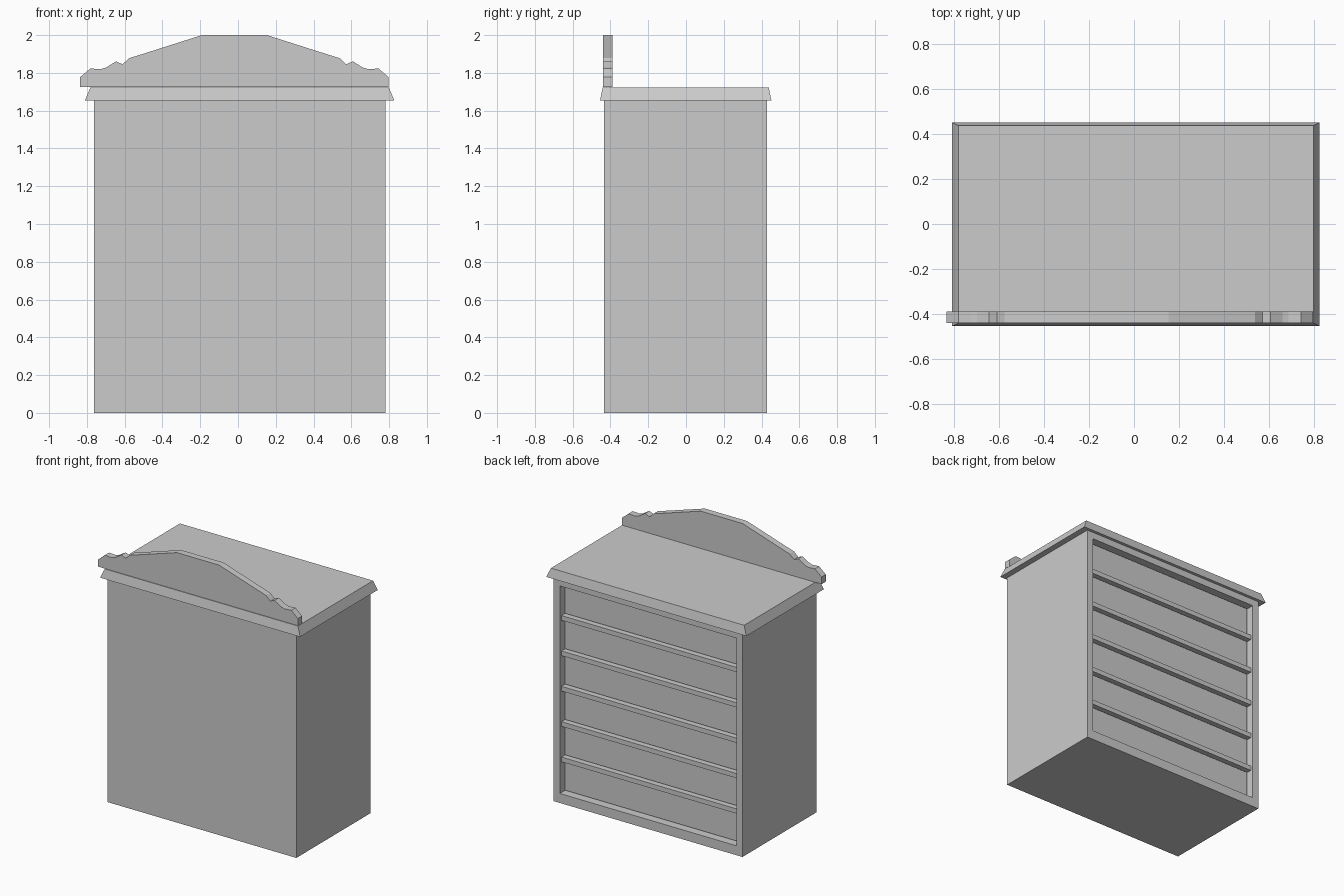
import bpy, bmesh

if "Cube" in bpy.data.objects:
    bpy.data.objects.remove(bpy.data.objects["Cube"])


def mesh_object(name, bm):
    bmesh.ops.recalc_face_normals(bm, faces=bm.faces)
    mesh = bpy.data.meshes.new(name)
    bm.to_mesh(mesh)
    bm.free()
    obj = bpy.data.objects.new(name, mesh)
    bpy.context.collection.objects.link(obj)
    return obj


def box_bm(x, y, z):
    bm = bmesh.new()
    bmesh.ops.create_cube(bm, size=1)
    for v in bm.verts:
        for i, (lo, hi) in enumerate((x, y, z)):
            v.co[i] = hi if v.co[i] > 0 else lo
    return bm


def box(name, x, y, z):
    return mesh_object(name, box_bm(x, y, z))


BODY_X, BODY_Y, BODY_Z = (-0.763, 0.782), (-0.435, 0.43), (0, 1.655)
OPEN_X, OPEN_Z = (-0.713, 0.732), (0.07, 1.605)

# Carcass with a recessed opening on the drawer side (+y)
bm = box_bm(BODY_X, BODY_Y, BODY_Z)
bm.faces.ensure_lookup_table()
front = max(bm.faces, key=lambda f: f.calc_center_median().y)
bmesh.ops.inset_region(bm, faces=[front], thickness=0.05)
cx, cz = sum(OPEN_X) / 2, sum(OPEN_Z) / 2
for v in front.verts:
    v.co.x = OPEN_X[v.co.x > cx]
    v.co.z = OPEN_Z[v.co.z > cz]
inner = bmesh.ops.extrude_discrete_faces(bm, faces=[front])["faces"][0]
for v in inner.verts:
    v.co.y -= 0.12
mesh_object("carcass", bm)

# Drawers separated by rails
COUNT, RAIL, GAP = 6, 0.035, 0.006
drawer_h = (OPEN_Z[1] - OPEN_Z[0] - RAIL * (COUNT - 1)) / COUNT
for i in range(COUNT):
    z0 = OPEN_Z[0] + i * (drawer_h + RAIL)
    z1 = z0 + drawer_h
    box(f"drawer_{i + 1}", (OPEN_X[0] + GAP, OPEN_X[1] - GAP), (0.312, 0.378),
        (z0 + GAP, z1 - GAP))
    if i < COUNT - 1:
        box(f"rail_{i + 1}", OPEN_X, (0.312, 0.41), (z1, z1 + RAIL))

# Top slab with sloping edges
bm = box_bm((-0.81, 0.827), (-0.455, 0.452), (1.655, 1.722))
for v in bm.verts:
    if v.co.z > 1.7:
        v.co.x += -0.028 if v.co.x > 0 else 0.028
        v.co.y += -0.014 if v.co.y > 0 else 0.014
mesh_object("top_slab", bm)

# Decorative crest board: half profile mirrored about its own centre
CREST_X = -0.019
half = [(0.817, 1.724), (0.817, 1.777), (0.763, 1.823), (0.708, 1.82),
        (0.68, 1.828), (0.627, 1.861), (0.592, 1.846), (0.557, 1.878),
        (0.486, 1.9), (0.172, 2.0)]
outline = half + [(-x, z) for x, z in reversed(half)]
bm = bmesh.new()
face = bm.faces.new([bm.verts.new((CREST_X + x, -0.44, z)) for x, z in outline])
ext = bmesh.ops.extrude_face_region(bm, geom=[face])["geom"]
bmesh.ops.translate(bm, vec=(0, 0.05, 0),
                    verts=[g for g in ext if isinstance(g, bmesh.types.BMVert)])
mesh_object("crest_board", bm)
